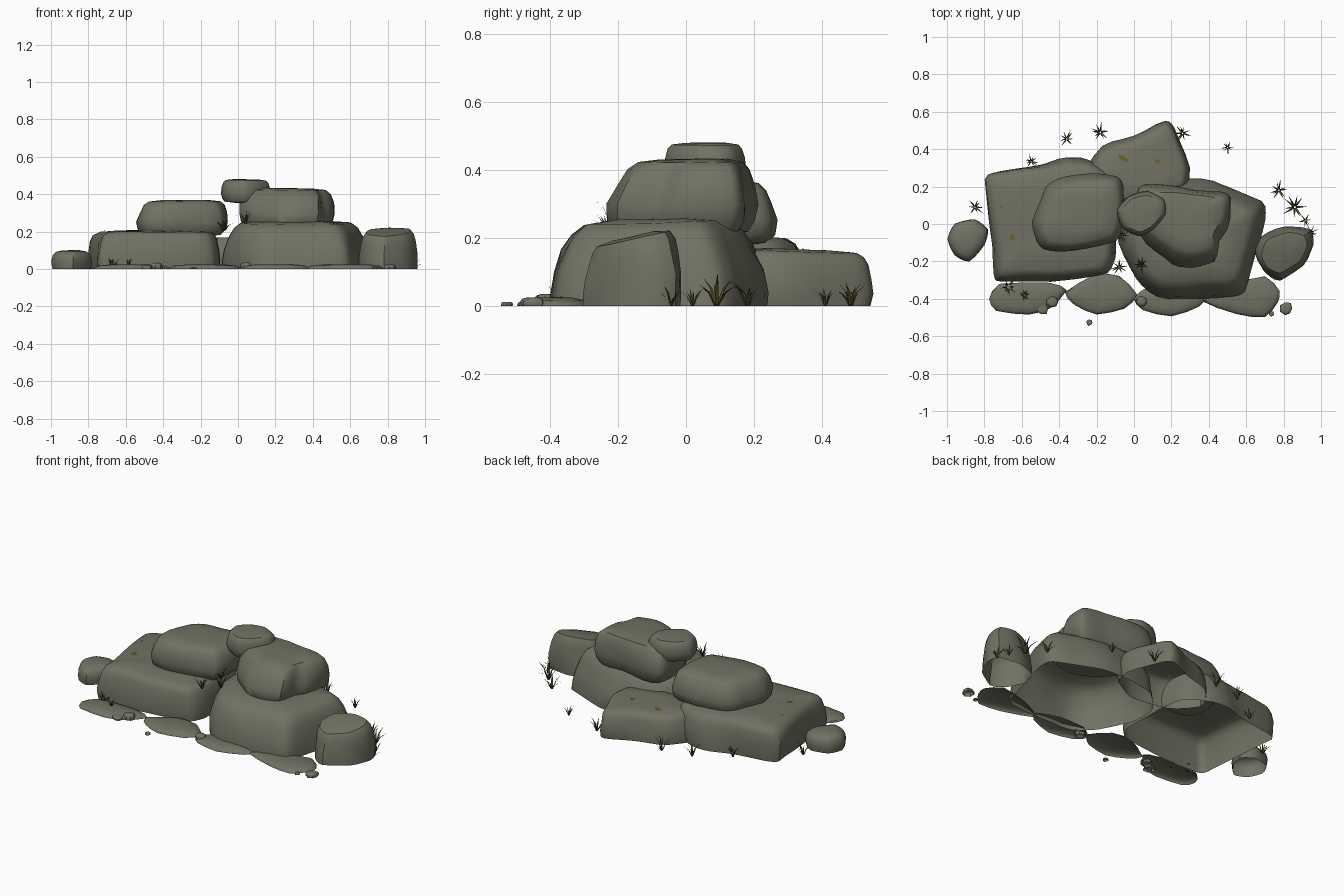
import bpy, bmesh, math, random
from mathutils import Vector, noise
from mathutils.bvhtree import BVHTree

if "Cube" in bpy.data.objects:
    bpy.data.objects.remove(bpy.data.objects["Cube"])

random.seed(4)


def material(name, rgb):
    m = bpy.data.materials.new(name)
    m.diffuse_color = (*rgb, 1)
    m.use_nodes = True
    m.node_tree.nodes["Principled BSDF"].inputs["Base Color"].default_value = m.diffuse_color
    return m


STONE = material("grey_green_stone", (0.165, 0.165, 0.125))
GRASS = material("dark_olive_grass", (0.06, 0.06, 0.017))
MOSS = material("olive_moss", (0.13, 0.125, 0.022))


def finish(name, bm, mat, angle=None):
    mesh = bpy.data.meshes.new(name)
    bm.to_mesh(mesh)
    bm.free()
    ob = bpy.data.objects.new(name, mesh)
    bpy.context.collection.objects.link(ob)
    mesh.materials.append(mat)
    if angle:
        bpy.ops.object.select_all(action='DESELECT')
        ob.select_set(True)
        bpy.context.view_layer.objects.active = ob
        bpy.ops.object.shade_smooth_by_angle(angle=math.radians(angle))
    return ob


def softened(outline, steps):
    """Closed outline with gently rounded corners (blend of chord and spline)."""
    pts = [Vector(p) for p in outline]
    n, out = len(pts), []
    for i in range(n):
        a, b, c, d = (pts[(i + k) % n] for k in (-1, 0, 1, 2))
        for s in range(steps):
            t = s / steps
            spline = 0.5 * (2 * b + (c - a) * t + (2 * a - 5 * b + 4 * c - d) * t * t
                            + (3 * b - a - 3 * c + d) * t ** 3)
            out.append(b.lerp(c, t).lerp(spline, 0.6))
    return out


# Profiles: (outline scale, height fraction) rings from the bottom up
BLOCK = [(0.985, 0), (1.0, 0.22), (0.985, 0.5), (0.955, 0.76), (0.91, 0.9), (0.83, 0.97), (0.5, 1.0)]
SLOPED = [(1.0, 0), (1.0, 0.15), (0.975, 0.4), (0.92, 0.68), (0.86, 0.85), (0.76, 0.96), (0.45, 1.0)]
LOOSE = [(0.55, 0.0), (0.86, 0.04), (0.95, 0.18), (1.0, 0.4), (0.97, 0.66), (0.91, 0.86), (0.81, 0.96), (0.5, 1.0)]
DOME = [(0.95, 0), (1.0, 0.3), (0.98, 0.55), (0.9, 0.78), (0.74, 0.93), (0.4, 1.0)]
SLAB = [(1.0, 0), (0.97, 0.35), (0.85, 0.7), (0.5, 1.0)]


def rock(name, outline, z0, z1, profile, tilt=(0, 0), taper=(0, 0), lean=(0, 0), rough=0.016, steps=3,
         closed=False, angle=38):
    ring = softened(outline, steps)
    c = sum(ring, Vector((0, 0))) / len(ring)

    def place(p, scale, f):
        g = max(0, (f - 0.3) / 0.7)     # taper and lean start above the widest ring
        q = Vector((c.x + (p.x - c.x) * scale * (1 - taper[0] * g) + lean[0] * g,
                    c.y + (p.y - c.y) * scale * (1 - taper[1] * g) + lean[1] * g))
        v = Vector((q.x, q.y, z0 + (z1 - z0) * f + f * ((q.x - c.x) * tilt[0] + (q.y - c.y) * tilt[1])))
        d = noise.noise_vector(v * 5.0) * rough + noise.noise_vector(v * 13.0) * rough * 0.35
        d.z *= 0.35 if f > 0 or closed else 0
        return v + d

    bm = bmesh.new()
    loops = [[bm.verts.new(place(p, s, f)) for p in ring] for s, f in profile]
    n = len(ring)
    for lo, hi in zip(loops, loops[1:]):
        for i in range(n):
            j = (i + 1) % n
            bm.faces.new((lo[i], lo[j], hi[j], hi[i]))
    # Crown fan; ground rocks stay open underneath
    top = bm.verts.new(place(c, 1, 1))
    for i in range(n):
        bm.faces.new((loops[-1][i], loops[-1][(i + 1) % n], top))
    if closed:
        bm.faces.new(loops[0])
    bmesh.ops.recalc_face_normals(bm, faces=bm.faces)
    if sum(f.normal.z * f.calc_area() for f in top.link_faces) < 0:
        bmesh.ops.reverse_faces(bm, faces=bm.faces)
    return finish(name, bm, STONE, angle)


# Large boulders on the ground
left_base = rock("left_base_boulder", [
    (-0.80, 0.24), (-0.72, 0.285), (-0.5, 0.315), (-0.35, 0.35), (-0.24, 0.33), (-0.13, 0.27),
    (-0.09, 0.08), (-0.10, -0.18), (-0.14, -0.27), (-0.32, -0.29), (-0.70, -0.31), (-0.75, -0.27),
    (-0.77, -0.02)], 0, 0.205, BLOCK)
rock("right_base_boulder", [
    (-0.08, -0.10), (-0.06, 0.08), (0.04, 0.20), (0.22, 0.245), (0.42, 0.225), (0.68, 0.12),
    (0.69, 0.02), (0.65, -0.18), (0.60, -0.36), (0.52, -0.39), (0.30, -0.40), (0.12, -0.385),
    (0.0, -0.29)], 0, 0.255, SLOPED, tilt=(0, 0.03), taper=(0, 0.12))
back = rock("back_boulder", [
    (-0.26, 0.25), (-0.16, 0.41), (0.0, 0.48), (0.17, 0.55), (0.22, 0.51), (0.29, 0.30),
    (0.27, 0.18), (0.10, 0.10), (-0.12, 0.12)], 0, 0.165, BLOCK, tilt=(0, -0.04), taper=(0, 0.08))

# Boulders stacked on top
rock("left_top_boulder", [
    (-0.53, -0.08), (-0.55, 0.02), (-0.48, 0.19), (-0.40, 0.25), (-0.26, 0.27), (-0.09, 0.265),
    (-0.055, 0.21), (-0.065, 0.0), (-0.10, -0.10), (-0.34, -0.145), (-0.48, -0.13)],
    0.175, 0.367, LOOSE, taper=(0.05, 0.1), lean=(0.015, -0.01), closed=True)
rock("right_top_boulder", [
    (0.01, 0.0), (0.02, 0.15), (0.06, 0.21), (0.30, 0.19), (0.46, 0.18), (0.515, 0.14),
    (0.50, -0.03), (0.46, -0.10), (0.43, -0.215), (0.30, -0.245), (0.20, -0.23), (0.07, -0.11)],
    0.21, 0.433, LOOSE, taper=(0, 0.2), lean=(0, 0.03), closed=True)
rock("cap_boulder", [
    (-0.095, 0.08), (-0.02, 0.155), (0.08, 0.175), (0.165, 0.13), (0.175, 0.05), (0.11, -0.03),
    (0.03, -0.065), (-0.06, -0.02)], 0.355, 0.48, LOOSE, tilt=(-0.03, 0), closed=True, rough=0.008)

# Small side boulders
rock("right_side_boulder", [
    (0.655, -0.16), (0.68, -0.06), (0.80, -0.01), (0.94, -0.03), (0.965, -0.11), (0.91, -0.22),
    (0.78, -0.31), (0.70, -0.26)], 0, 0.208, SLOPED, tilt=(0, 0.22), taper=(0, 0.06))
rock("left_side_boulder", [
    (-1.0, -0.08), (-0.96, 0.005), (-0.85, 0.025), (-0.78, -0.03), (-0.80, -0.11), (-0.88, -0.20),
    (-0.96, -0.165)], 0, 0.1, DOME, rough=0.006)

# Thin slabs along the front
slabs = [
    [(-0.775, -0.40), (-0.72, -0.32), (-0.45, -0.31), (-0.36, -0.35), (-0.45, -0.45), (-0.56, -0.485),
     (-0.735, -0.465)],
    [(-0.37, -0.36), (-0.21, -0.27), (-0.08, -0.28), (0.02, -0.38), (-0.05, -0.455), (-0.2, -0.485),
     (-0.32, -0.43)],
    [(0.0, -0.40), (0.08, -0.33), (0.25, -0.33), (0.39, -0.38), (0.35, -0.44), (0.20, -0.495), (0.05, -0.46)],
    [(0.36, -0.41), (0.50, -0.33), (0.70, -0.28), (0.78, -0.36), (0.77, -0.42), (0.70, -0.495), (0.55, -0.48)]]
for i, outline in enumerate(slabs):
    rock(f"front_slab_{i + 1}", outline, 0, 0.025, SLAB, rough=0.005, steps=2)

# Pebbles: x, y, radius, height
for i, (x, y, r, h) in enumerate([
        (-0.435, -0.415, 0.035, 0.034), (-0.49, -0.452, 0.035, 0.02), (-0.237, -0.527, 0.017, 0.012),
        (0.04, -0.415, 0.033, 0.035), (0.735, -0.48, 0.015, 0.012), (0.815, -0.452, 0.036, 0.025)]):
    shape = [(x + r * random.uniform(0.8, 1.1) * math.cos(k * -math.tau / 7),
              y + r * random.uniform(0.8, 1.1) * math.sin(k * -math.tau / 7)) for k in range(7)]
    rock(f"pebble_{i + 1}", shape, 0, h, DOME, rough=0.002, steps=1)


# Grass tufts: bent tapering blades fanned around a root
def tuft(name, x, y, z, height, blades=10):
    bm = bmesh.new()
    for k in range(blades):
        a = math.tau * k / blades + random.uniform(-0.3, 0.3)
        h = height * random.uniform(0.5, 1.0)
        reach = height * random.uniform(0.4, 0.72)
        out = Vector((math.cos(a), math.sin(a), 0))
        side = Vector((-out.y, out.x, 0)) * height * 0.055
        root = Vector((x, y, z)) + out * height * 0.05
        mid = root + out * reach * 0.4 + Vector((0, 0, h * 0.65))
        tip = root + out * reach + Vector((0, 0, h))
        v = [bm.verts.new(p) for p in (root - side, root + side, mid + side * 0.8, mid - side * 0.8, tip)]
        bm.faces.new(v[:4])
        bm.faces.new((v[3], v[2], v[4]))
    finish(name, bm, GRASS)


for i, spot in enumerate([
        (-0.85, 0.09, 0, 0.075), (-0.55, 0.335, 0, 0.06), (-0.36, 0.455, 0, 0.07), (-0.18, 0.49, 0, 0.08),
        (0.26, 0.485, 0, 0.075), (0.50, 0.41, 0, 0.055), (0.775, 0.18, 0, 0.08), (0.86, 0.09, 0, 0.10),
        (0.915, 0.02, 0, 0.055), (0.945, -0.045, 0, 0.06), (-0.67, -0.335, 0.0, 0.07),
        (-0.585, -0.38, 0.018, 0.045), (-0.08, -0.23, 0.205, 0.07), (0.04, -0.22, 0.24, 0.075),
        (-0.07, -0.06, 0.205, 0.065)]):
    tuft(f"grass_tuft_{i + 1}", *spot)


# Moss flecks draped onto the rock tops
def moss(name, host, x, y, rx, ry, turn=0.0):
    tree = BVHTree.FromObject(host, bpy.context.evaluated_depsgraph_get())
    bm = bmesh.new()
    ring = []
    for k in range(7):
        a = math.tau * k / 7
        px, py = rx * math.cos(a), ry * math.sin(a)
        p = Vector((x + px * math.cos(turn) - py * math.sin(turn),
                    y + px * math.sin(turn) + py * math.cos(turn), 1))
        hit = tree.ray_cast(p, Vector((0, 0, -1)))[0]
        if hit:
            ring.append(bm.verts.new(hit + Vector((0, 0, 0.004))))
    bm.faces.new(ring)
    finish(name, bm, MOSS)


bpy.context.view_layer.update()
moss("moss_fleck_1", back, -0.057, 0.35, 0.032, 0.014, -0.6)
moss("moss_fleck_2", back, 0.125, 0.335, 0.014, 0.013)
moss("moss_fleck_3", left_base, -0.65, -0.07, 0.014, 0.017)
moss("moss_fleck_4", left_base, -0.71, 0.09, 0.006, 0.006)
